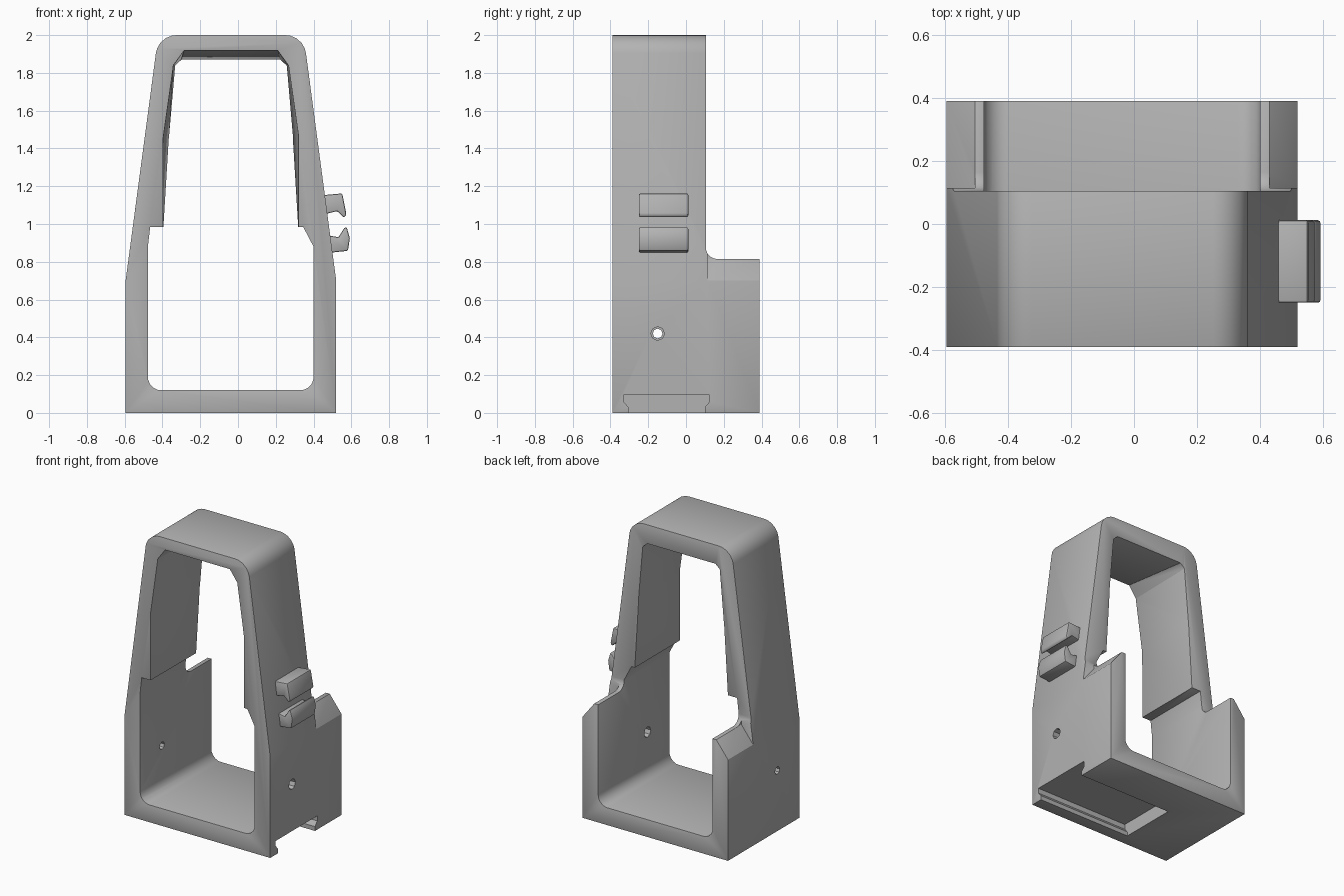
import bpy, bmesh, math
from mathutils import Vector

cube = bpy.data.objects.get("Cube")
if cube:
    bpy.data.objects.remove(cube, do_unlink=True)

grey = bpy.data.materials.new("mid grey")
grey.use_nodes = True
COLOUR = (0.45, 0.45, 0.45, 1)
grey.diffuse_color = COLOUR
grey.node_tree.nodes["Principled BSDF"].inputs["Base Color"].default_value = COLOUR

MID = -0.0375     # centre line of the frame
FRONT, BACK, STEP = -0.39, 0.39, 0.105


def rounded(points, steps=5):
    """Fillet the corners of a polygon; each point is (u, v) or (u, v, radius)."""
    out = []
    for i, p in enumerate(points):
        c = Vector(p[:2])
        if len(p) < 3:
            out.append(c)
            continue
        a = (Vector(points[i - 1][:2]) - c).normalized()
        b = (Vector(points[(i + 1) % len(points)][:2]) - c).normalized()
        half = a.angle(b) / 2
        centre = c + (a + b).normalized() * (p[2] / math.sin(half))
        reach = p[2] / math.tan(half)
        start, end = c + a * reach - centre, c + b * reach - centre
        for k in range(steps + 1):
            d = start.lerp(end, k / steps).normalized() * p[2]
            out.append(centre + d)
    return out


def loft(name, near, far, lo, hi, axis="y"):
    """Solid between two matching profiles placed at lo and hi along an axis."""
    def place(p, t):
        return (p[0], t, p[1]) if axis == "y" else (t, p[0], p[1])
    bm = bmesh.new()
    rings = [[bm.verts.new(place(p, t)) for p in prof]
             for prof, t in ((near, lo), (far, hi))]
    n = len(near)
    for ring in rings:
        bm.faces.new(ring)
    for i in range(n):
        j = (i + 1) % n
        bm.faces.new((rings[0][i], rings[0][j], rings[1][j], rings[1][i]))
    bmesh.ops.recalc_face_normals(bm, faces=bm.faces)
    mesh = bpy.data.meshes.new(name)
    bm.to_mesh(mesh)
    bm.free()
    mesh.materials.append(grey)
    obj = bpy.data.objects.new(name, mesh)
    bpy.context.collection.objects.link(obj)
    return obj


def prism(name, profile, lo, hi, axis="y"):
    return loft(name, profile, profile, lo, hi, axis)


def select(obj):
    bpy.ops.object.select_all(action="DESELECT")
    obj.select_set(True)
    bpy.context.view_layer.objects.active = obj


def cut(obj, cutter):
    cutter.hide_render = True
    mod = obj.modifiers.new("cut", "BOOLEAN")
    mod.operation, mod.solver, mod.object = "DIFFERENCE", "EXACT", cutter
    select(obj)
    bpy.ops.object.modifier_apply(modifier=mod.name)
    bpy.data.objects.remove(cutter, do_unlink=True)


def soften(obj, width):
    mod = obj.modifiers.new("soft edges", "BEVEL")
    mod.width, mod.segments = width, 2
    mod.limit_method, mod.angle_limit = "ANGLE", math.radians(32)
    select(obj)
    bpy.ops.object.modifier_apply(modifier=mod.name)


def mirrored(half):
    """Complete a right-hand profile about the frame's centre line."""
    return half + [(2 * MID - p[0], *p[1:]) for p in reversed(half)]


# Tapered outer block with rounded top corners
outline = rounded(mirrored([(0.52, 0), (0.52, 0.7), (0.347, 2.0, 0.11)]))
frame = prism("frame", outline, FRONT, BACK)

# Low rear section, joined to the tall front section by a fillet
cut(frame, prism("rear_cutter", rounded(
    [(STEP, 2.2), (STEP, 0.815, 0.06), (0.6, 0.815), (0.6, 2.2)]), -1, 1, "x"))

# Sloped shoulders of the rear walls
for side in (1, -1):
    shoulder = [(0.56, 0.70), (0.5575, 0.70), (0.4675, 0.815), (0.4675, 0.95), (0.7, 0.95), (0.7, 0.70)]
    cut(frame, prism("shoulder_cutter",
                     [(MID + side * x, z) for x, z in shoulder[1:]], STEP + 0.01, 0.6))

# Wide lower opening
lower = rounded([(0.40, 0.12, 0.07), (0.40, 0.88), (0.345, 0.985),
                 (-0.465, 0.985), (-0.477, 0.88), (-0.477, 0.12, 0.07)])
cut(frame, prism("lower_cutter", lower, -0.6, 0.6))

# Narrower upper opening, shrinking towards the back
near = mirrored([(0.322, 0.93), (0.322, 1.46), (0.268, 1.84), (0.21, 1.92)])
far = mirrored([(0.322, 0.93), (0.29, 1.46), (0.257, 1.84), (0.225, 1.868)])
cut(frame, loft("upper_cutter", near, far, FRONT - 0.02, STEP + 0.02))
soften(frame, 0.012)

# Undercut slot in the base, open on one side
slot = [(-0.305, -0.1), (-0.305, 0.03), (-0.33, 0.06), (-0.33, 0.095),
        (0.125, 0.095), (0.125, 0.06), (0.10, 0.03), (0.10, -0.1)]
cut(frame, prism("slot_cutter", slot, -0.2, 0.7, "x"))

# Pin holes through the side walls
for lo, hi, radius in ((-0.8, 0, 0.026), (0, 0.7, 0.036)):
    ring = [(-0.15 + radius * math.cos(math.tau * k / 8),
             0.42 + radius * math.sin(math.tau * k / 8)) for k in range(8)]
    cut(frame, prism("hole_cutter", ring, lo, hi, "x"))

# Pair of hooked clips on the side
upper_clip = prism("upper_clip", [(0.42, 1.15), (0.552, 1.162), (0.574, 1.05), (0.562, 1.033),
                                  (0.525, 1.068), (0.43, 1.045)], -0.25, 0.012)
lower_clip = prism("lower_clip", [(0.46, 0.845), (0.582, 0.858), (0.592, 0.925), (0.575, 0.985),
                                  (0.562, 0.978), (0.532, 0.93), (0.45, 0.945)], -0.25, 0.012)
for clip in (upper_clip, lower_clip):
    soften(clip, 0.008)

for obj in (frame, upper_clip, lower_clip):
    select(obj)
    bpy.ops.object.shade_smooth_by_angle(angle=math.radians(30))
